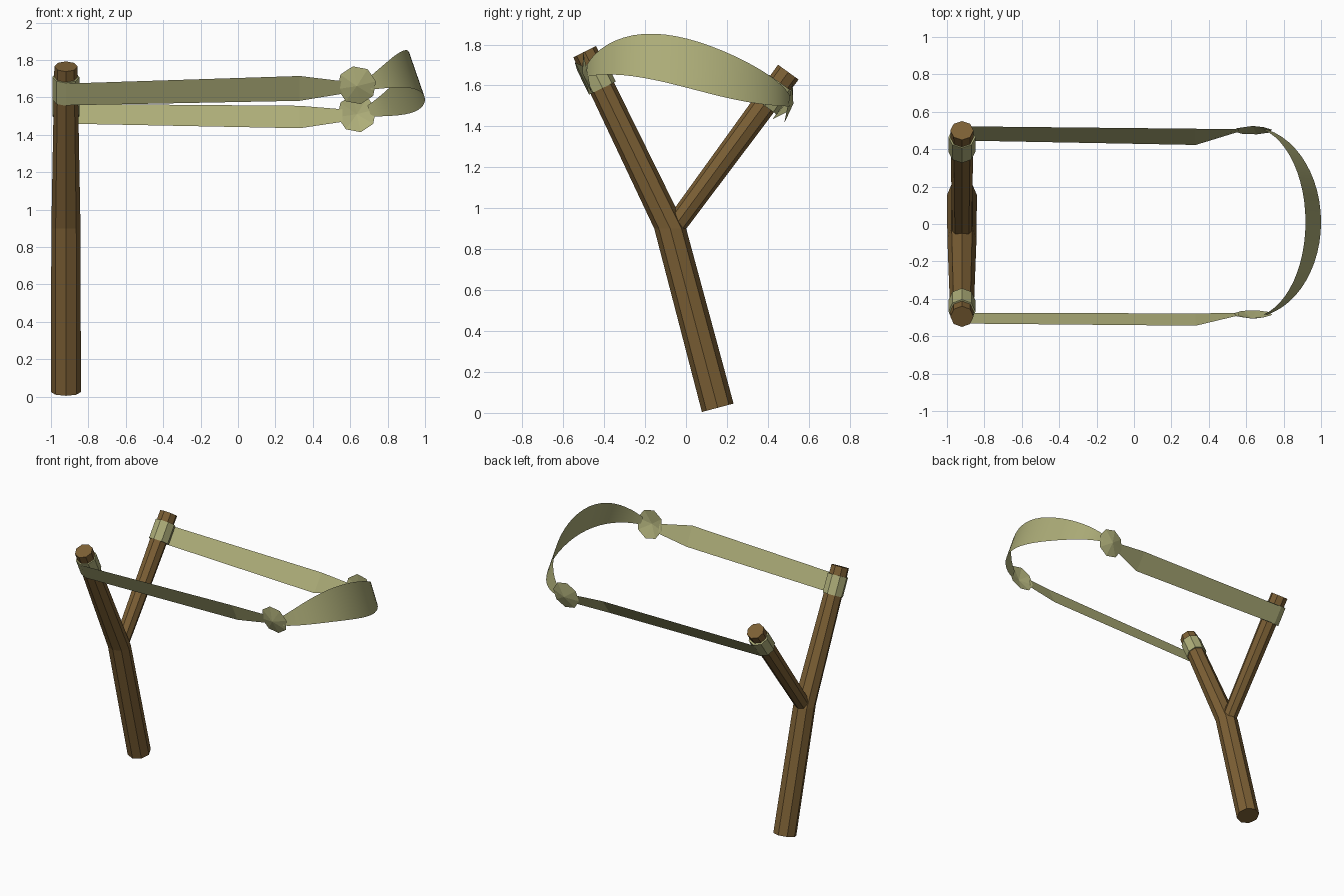
import bpy, math
from mathutils import Vector as V

if "Cube" in bpy.data.objects:
    bpy.data.objects.remove(bpy.data.objects["Cube"])

def mat(name, rgb):
    m = bpy.data.materials.new(name)
    m.diffuse_color = (*rgb, 1)
    m.use_nodes = True
    m.node_tree.nodes["Principled BSDF"].inputs["Base Color"].default_value = m.diffuse_color
    return m

WOOD = mat("wood", (0.2, 0.115, 0.035))
RUBBER = mat("rubber", (0.42, 0.42, 0.19))
PX = -0.92  # plane of the wooden fork

def make(name, verts, faces, material):
    me = bpy.data.meshes.new(name)
    me.from_pydata([tuple(v) for v in verts], [], faces)
    me.materials.append(material)
    ob = bpy.data.objects.new(name, me)
    bpy.context.collection.objects.link(ob)
    return ob

def tube(name, sections, material, n=8):
    """Octagonal tube; section = (y, z, radius, axis_y, axis_z)."""
    verts, faces = [], []
    for y, z, r, ay, az in sections:
        a = V((0, ay, az)).normalized()
        side = V((0, a.z, -a.y))
        for i in range(n):
            t = math.tau * i / n
            verts.append(V((PX, y, z)) + r * (math.cos(t) * V((1, 0, 0)) + math.sin(t) * side))
    for s in range(len(sections) - 1):
        for i in range(n):
            j = (i + 1) % n
            faces.append((s*n + i, s*n + j, s*n + n + j, s*n + n + i))
    last = (len(sections) - 1) * n
    faces += [tuple(range(n))[::-1], tuple(range(last, last + n))]
    return make(name, verts, faces, material)

def strip(name, pairs):
    """Ribbon from (lower, upper) edge point pairs."""
    verts = [p for pair in pairs for p in pair]
    faces = [(2*i, 2*i + 2, 2*i + 3, 2*i + 1) for i in range(len(pairs) - 1)]
    return make(name, verts, faces, RUBBER)

# Handle bending into one prong, and the second prong
LA, RA = (-0.443, 0.896), (0.585, 0.811)
tube("handle_and_front_prong", [(0.155, 0.025, 0.08, -0.258, 0.966),
                                (-0.077, 0.9, 0.078, 0, 1),
                                (-0.495, 1.765, 0.062, *LA)], WOOD)
tube("back_prong", [(-0.06, 0.905, 0.052, *RA), (0.5, 1.665, 0.062, *RA)], WOOD)

# Per side: wrap centre, prong axis, band far centre, knot centre
sides = {
    "front": (-1, (-0.438, 1.648), LA, (-0.511, 1.648), (-0.482, 1.665)),
    "back": (1, (0.425, 1.555), RA, (0.466, 1.495), (0.5, 1.515)),
}
for name, (s, c, ax, far, knot) in sides.items():
    # Wrap around the prong
    h = 0.068
    tube(name + "_wrap", [(c[0] - h*ax[0], c[1] - h*ax[1], 0.072, *ax),
                          (c[0] + h*ax[0], c[1] + h*ax[1], 0.072, *ax)], RUBBER)
    # Elastic band, narrowing at the knot
    out = V((0, s * ax[1], -abs(ax[0])))
    up = V((0, *ax))
    kup = V((0, s * 0.2, 0.98))
    start = V((PX, *c)) + out * 0.073
    mid = V((0.33, *far))
    end = V((0.56, knot[0], knot[1] - 0.012))
    strip(name + "_band", [(start - up*0.065, start + up*0.065),
                           (mid - up*0.074, mid + up*0.074),
                           (end - kup*0.034, end + kup*0.034)])
    # Shallow eight-sided knot disc
    k = V((0.635, *knot))
    kout = V((0, s * 0.98, -0.2))
    verts = [k + kout * 0.025]
    for i in range(8):
        t = math.tau * i / 8 + 0.2
        verts.append(k + 0.105 * (math.cos(t) * V((1, 0, 0)) + math.sin(t) * kup))
    make(name + "_knot", verts, [(0, i + 1, (i + 1) % 8 + 1) for i in range(8)], RUBBER)

# Curved pouch leaning inward at the top
pairs = []
N = 24
for i in range(N + 1):
    t = math.radians(-76 + 152 * i / N)
    co, y = math.cos(t), 0.01 + 0.51 * math.sin(t)
    base = 1.585 - 0.14 * y - 0.12 * y * co * co
    pairs.append(((0.62 + 0.38 * co, y, base + 0.005 - 0.025 * (1 - co)),
                  (0.62 + 0.297 * co, y, base + 0.245 * co ** 1.2)))
pouch = strip("pouch", pairs)
for p in pouch.data.polygons:
    p.use_smooth = True
